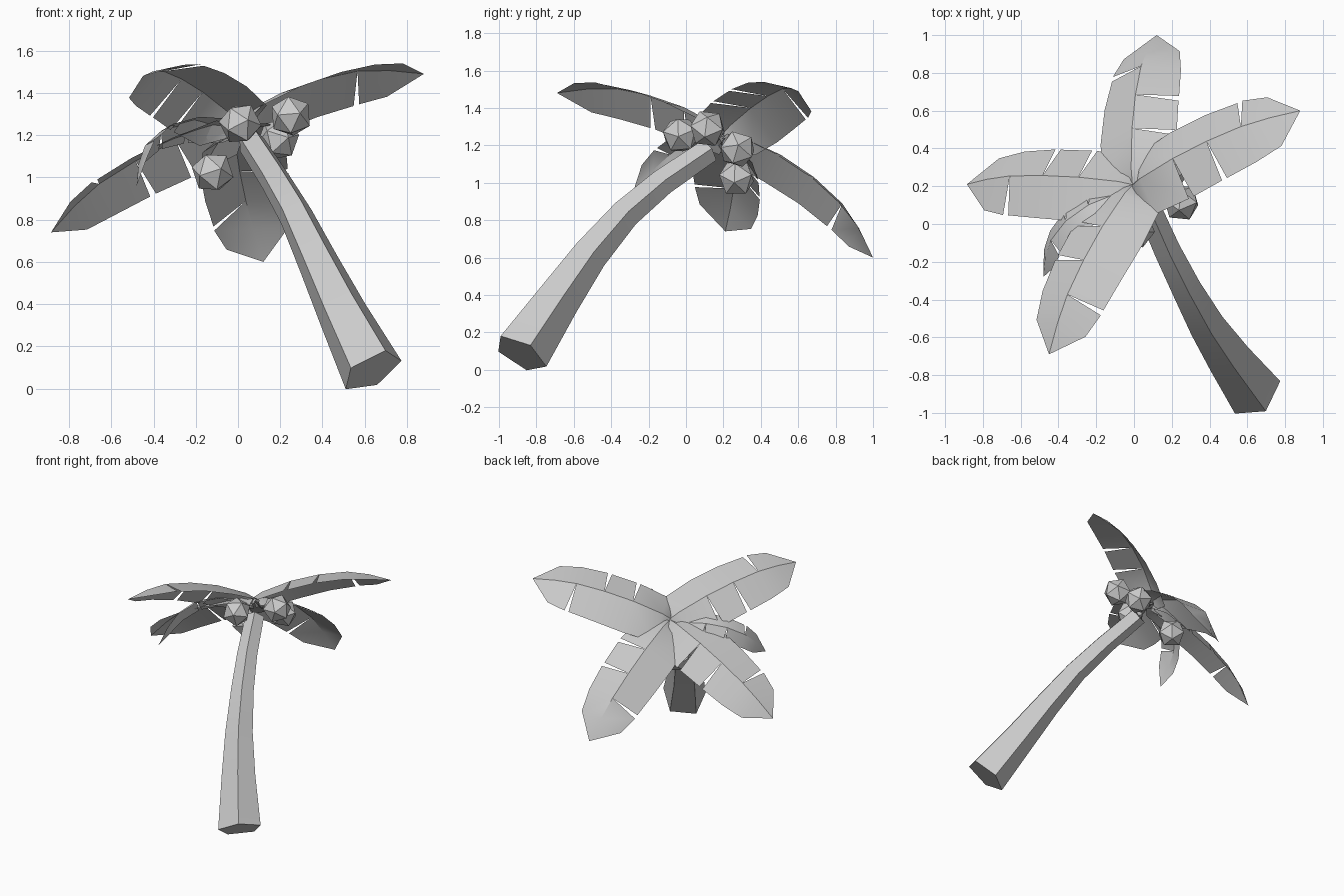
import bpy
import bmesh
from math import radians, cos, sin
from mathutils import Vector, Matrix

default = bpy.data.objects.get("Cube")
if default:
    bpy.data.objects.remove(default, do_unlink=True)

grey = bpy.data.materials.new("plain_grey")
grey.use_nodes = True
colour = (0.6, 0.6, 0.6, 1)
grey.diffuse_color = colour
grey.node_tree.nodes["Principled BSDF"].inputs["Base Color"].default_value = colour


# Gentle bends are shaded smooth, ridges stay sharp
def add_object(name, bm):
    bm.normal_update()
    for face in bm.faces:
        face.smooth = True
    for edge in bm.edges:
        edge.smooth = edge.calc_face_angle(0) < radians(35)
    mesh = bpy.data.meshes.new(name)
    bm.to_mesh(mesh)
    bm.free()
    mesh.materials.append(grey)
    obj = bpy.data.objects.new(name, mesh)
    bpy.context.collection.objects.link(obj)
    return obj


# Trunk: a tapering five-sided tube swept along a leaning curve
def build_trunk():
    path = [Vector(p) for p in (
        (0.635, -0.885, 0.085), (0.49, -0.69, 0.37), (0.375, -0.52, 0.61),
        (0.27, -0.33, 0.83), (0.17, -0.13, 1.0), (0.06, 0.12, 1.17))]
    radii = (0.156, 0.123, 0.1, 0.083, 0.074, 0.068)
    axis = Vector((-0.43, 0.45, 0.78)).normalized()
    spoke = Vector((-0.126, 0.034, -0.085))
    spoke = (spoke - axis * spoke.dot(axis)).normalized()
    bm = bmesh.new()
    rings = []
    for i, (centre, radius) in enumerate(zip(path, radii)):
        if i:
            after = path[min(i + 1, len(path) - 1)]
            tangent = (after - path[i - 1]).normalized()
            spoke = axis.rotation_difference(tangent) @ spoke
            axis = tangent
        rings.append([bm.verts.new(centre + Matrix.Rotation(radians(72 * k), 3, axis) @ spoke * radius)
                      for k in range(5)])
    for low, high in zip(rings, rings[1:]):
        for k in range(5):
            n = (k + 1) % 5
            bm.faces.new((low[k], low[n], high[n], high[k]))
    bm.faces.new(rings[0][::-1])
    bm.faces.new(rings[-1])
    bmesh.ops.recalc_face_normals(bm, faces=bm.faces)
    return add_object("trunk", bm)


# Leaf profile by fraction of length: (fraction, edge height, fold depth, half width)
PROFILE = ((0, 0.02, 0.06, 0.05), (0.07, 0.025, 0.08, 0.19), (0.29, 0.035, 0.095, 0.21),
           (0.5, 0.04, 0.09, 0.205), (0.7, 0.03, 0.08, 0.19),
           (0.85, 0.01, 0.055, 0.155), (1, 0, 0, 0))
CROWN = Vector((0.02, 0.17, 1.2))


def build_leaf(name, tip, roll, arch, width=1.0):
    chord = Vector(tip) - CROWN
    size = chord.length
    along = chord.normalized()
    level = Vector((0, 0, 1)).cross(along).normalized()
    rise = along.cross(level)
    up = rise * cos(radians(roll)) + level * sin(radians(roll))
    left = up.cross(along)

    def point(t, side, height):
        height += arch * 4 * t * (1 - t)
        return CROWN + (along * t + left * side * width + up * height) * size

    bm = bmesh.new()
    rib = [bm.verts.new(point(t, 0, edge + fold * width)) for t, edge, fold, _ in PROFILE]
    last = len(PROFILE) - 1
    for side, notches in ((1, (4,)), (-1, (2, 3))):
        previous = None
        for i in range(last):
            t0, e0, _, w0 = PROFILE[i]
            t1, e1, _, w1 = PROFILE[i + 1]
            # A split in the blade opens a thin wedge towards the rib
            if i in notches or previous is None:
                gap = 0.02 if i in notches else 0
                previous = bm.verts.new(point(t0 + gap, side * w0, e0))
            corners = [rib[i], rib[i + 1]]
            outer = None
            if i + 1 < last:
                inset = 0.01 if i + 1 in notches else 0
                outer = bm.verts.new(point(t1 - inset, side * w1, e1))
                corners.append(outer)
            corners.append(previous)
            bm.faces.new(corners if side < 0 else corners[::-1])
            previous = outer
    bm.normal_update()
    for face in bm.faces:
        if face.normal.dot(up) < 0:
            face.normal_flip()
    return add_object(name, bm)


# Coconut: a plain twenty-sided ball
def build_coconut(name, place, turn):
    bm = bmesh.new()
    bmesh.ops.create_icosphere(bm, subdivisions=1, radius=0.102)
    obj = add_object(name, bm)
    obj.location = place
    obj.rotation_euler = (radians(80), radians(turn), radians(20))
    return obj


build_trunk()
build_leaf("back_leaf", (0.12, 1.0, 0.6), 25, 0.04)
build_leaf("left_leaf", (0.88, 0.6, 1.49), 32, 0.015)
build_leaf("right_leaf", (-0.885, 0.21, 0.74), -28, 0.005)
build_leaf("front_leaf", (-0.45, -0.69, 1.48), -31, 0.02)
build_leaf("small_leaf", (-0.48, -0.28, 0.96), -43, 0.19, 0.65)
build_coconut("front_coconut", (0.01, -0.03, 1.255), 10)
build_coconut("left_coconut", (0.25, 0.115, 1.29), 35)
build_coconut("back_coconut", (0.19, 0.275, 1.18), 60)
build_coconut("low_coconut", (-0.12, 0.27, 1.025), 20)
